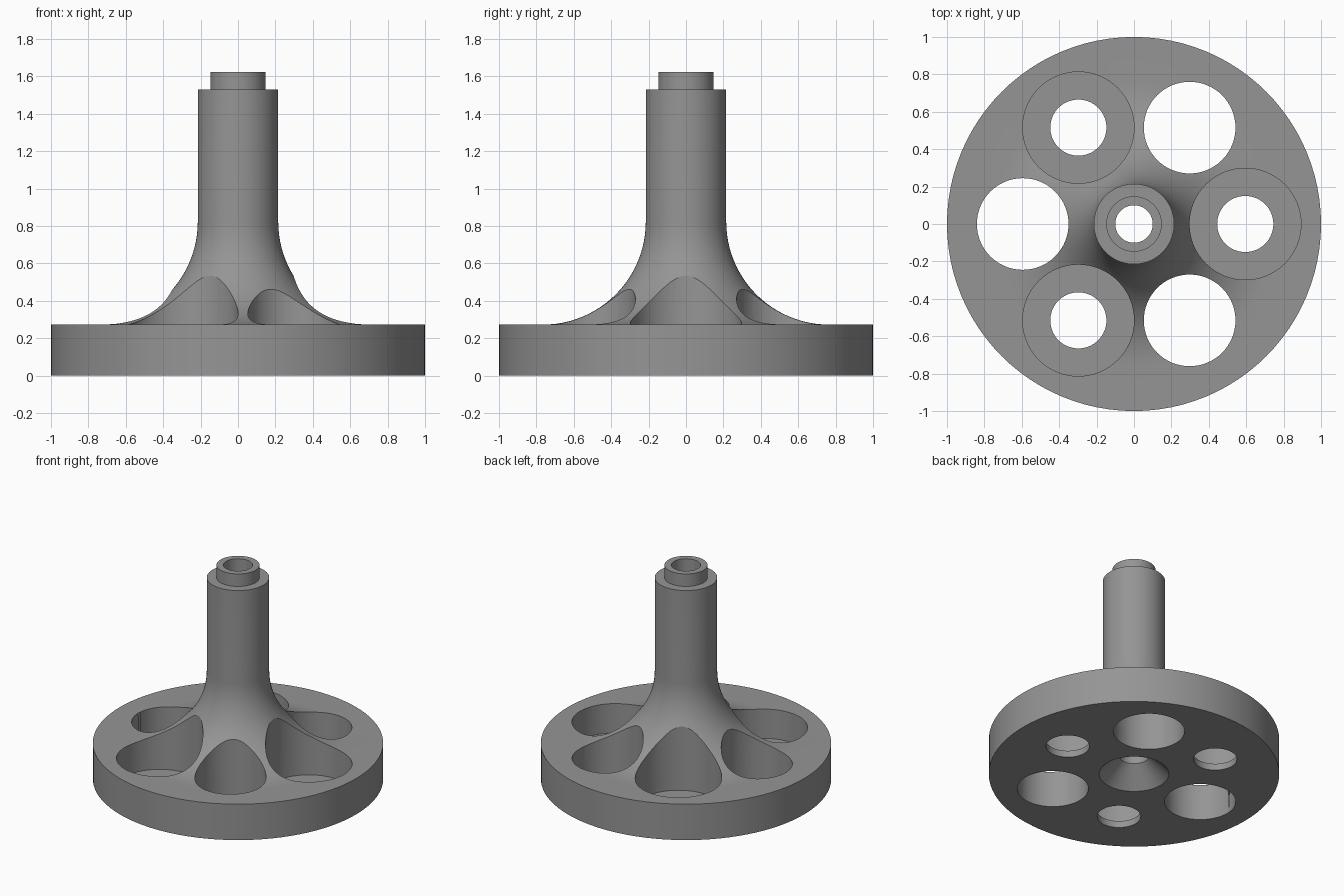
import bpy, bmesh, math

if "Cube" in bpy.data.objects:
    bpy.data.objects.remove(bpy.data.objects["Cube"])

SEG = 96
PLATE_Z = 0.273
SHAFT_R = 0.215
FILLET = 0.55


def revolve(name, profile):
    """Spin a closed (radius, z) profile around the z axis."""
    bm = bmesh.new()
    rings = []
    for i in range(SEG):
        a = 2 * math.pi * i / SEG
        rings.append([bm.verts.new((r * math.cos(a), r * math.sin(a), z)) for r, z in profile])
    n = len(profile)
    for i in range(SEG):
        cur, nxt = rings[i], rings[(i + 1) % SEG]
        for j in range(n):
            k = (j + 1) % n
            bm.faces.new((cur[j], nxt[j], nxt[k], cur[k]))
    bmesh.ops.recalc_face_normals(bm, faces=bm.faces)
    mesh = bpy.data.meshes.new(name)
    bm.to_mesh(mesh)
    bm.free()
    obj = bpy.data.objects.new(name, mesh)
    bpy.context.collection.objects.link(obj)
    return obj


def cut_cylinder(body, radius, x, y, z0, z1):
    """Cut a vertical round hole into the body."""
    bpy.ops.mesh.primitive_cylinder_add(vertices=64, radius=radius, depth=z1 - z0,
                                        location=(x, y, (z0 + z1) / 2))
    cutter = bpy.context.object
    cutter.name = "hole_cutter"
    cutter.hide_render = True
    bpy.context.view_layer.objects.active = body
    mod = body.modifiers.new("hole", 'BOOLEAN')
    mod.operation = 'DIFFERENCE'
    mod.solver = 'EXACT'
    mod.object = cutter
    bpy.ops.object.modifier_apply(modifier=mod.name)
    bpy.data.objects.remove(cutter)


# Flanged hub: plate, flared neck, shaft, stepped tip, bore and countersink
flare = []
for i in range(25):
    a = math.pi / 2 * i / 24
    flare.append((SHAFT_R + FILLET - FILLET * math.sin(a),
                  PLATE_Z + FILLET - FILLET * math.cos(a)))
profile = [(0.24, 0), (1.0, 0), (1.0, PLATE_Z)] + flare + [
    (SHAFT_R, 1.53), (0.148, 1.53), (0.148, 1.625), (0.1, 1.625), (0.1, 0.14)]
hub = revolve("flanged_hub", profile)

# Alternating counterbored bolt holes and plain lightening holes
for i in range(6):
    a = math.radians(60 * i)
    x, y = 0.595 * math.cos(a), 0.595 * math.sin(a)
    if i % 2 == 0:
        cut_cylinder(hub, 0.298, x, y, 0.05, 1.0)
        cut_cylinder(hub, 0.15, x, y, -0.2, 0.2)
    else:
        cut_cylinder(hub, 0.245, x, y, -0.2, 1.0)

# Plain grey finish
grey = bpy.data.materials.new("plain_grey")
grey.diffuse_color = (0.3, 0.3, 0.3, 1)
grey.use_nodes = True
grey.node_tree.nodes["Principled BSDF"].inputs["Base Color"].default_value = grey.diffuse_color
hub.data.materials.clear()
hub.data.materials.append(grey)
for p in hub.data.polygons:
    p.material_index = 0

bpy.ops.object.select_all(action='DESELECT')
hub.select_set(True)
bpy.context.view_layer.objects.active = hub
bpy.ops.object.shade_smooth_by_angle(angle=math.radians(25))
